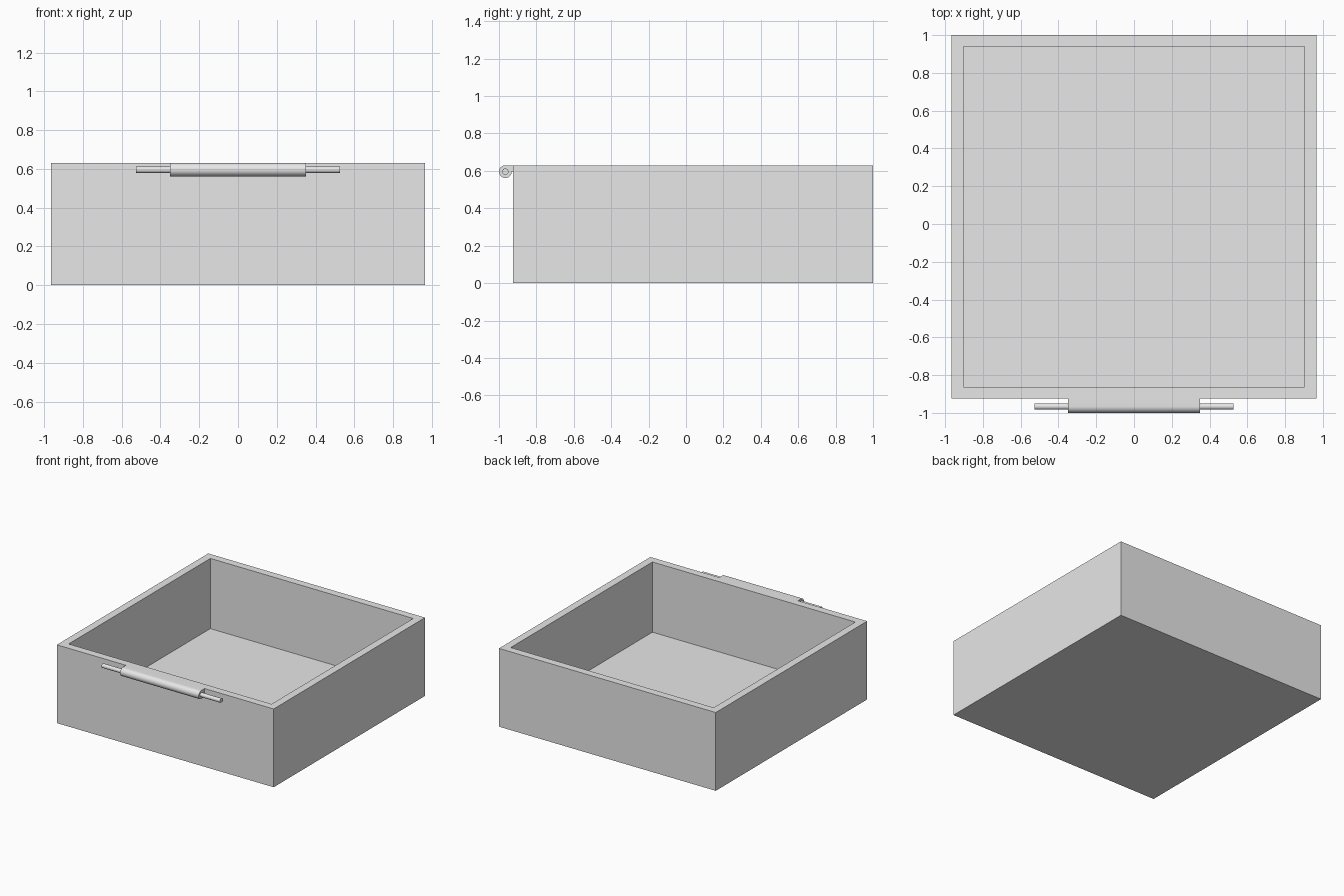
import bpy, bmesh, math

cube = bpy.data.objects.get("Cube")
if cube:
    bpy.data.objects.remove(cube, do_unlink=True)

grey = bpy.data.materials.new("plain grey")
grey.use_nodes = True
grey.diffuse_color = (0.8, 0.8, 0.8, 1)
grey.node_tree.nodes["Principled BSDF"].inputs["Base Color"].default_value = (0.8, 0.8, 0.8, 1)

HALF_X, FRONT, BACK, TOP = 0.965, -0.925, 1.0, 0.63
WALL, FLOOR = 0.087, 0.065
RADIUS, PIN_RADIUS = 0.034, 0.017
AXIS_Y, AXIS_Z = -1 + RADIUS, TOP - RADIUS


def add_object(name, bm):
    bmesh.ops.recalc_face_normals(bm, faces=bm.faces)
    mesh = bpy.data.meshes.new(name)
    bm.to_mesh(mesh)
    bm.free()
    mesh.materials.append(grey)
    obj = bpy.data.objects.new(name, mesh)
    bpy.context.collection.objects.link(obj)
    return obj


def extrude_along_x(name, profile, half_length):
    """Solid bar with a (y, z) cross-section, centred on x = 0."""
    bm = bmesh.new()
    face = bm.faces.new([bm.verts.new((-half_length, y, z)) for y, z in profile])
    grown = bmesh.ops.extrude_face_region(bm, geom=[face], use_keep_orig=True)
    verts = [g for g in grown["geom"] if isinstance(g, bmesh.types.BMVert)]
    bmesh.ops.translate(bm, verts=verts, vec=(2 * half_length, 0, 0))
    obj = add_object(name, bm)
    bpy.ops.object.select_all(action='DESELECT')
    obj.select_set(True)
    bpy.context.view_layer.objects.active = obj
    bpy.ops.object.shade_smooth_by_angle(angle=math.radians(30))
    return obj


def arc(radius, start, end, steps):
    angles = [math.radians(start + (end - start) * i / steps) for i in range(steps + 1)]
    return [(AXIS_Y + radius * math.cos(a), AXIS_Z + radius * math.sin(a)) for a in angles]


# Open tray: a block whose top is inset and sunk to the floor
bm = bmesh.new()
bmesh.ops.create_cube(bm, size=1)
bmesh.ops.scale(bm, verts=bm.verts, vec=(2 * HALF_X, BACK - FRONT, TOP))
bmesh.ops.translate(bm, verts=bm.verts, vec=(0, (BACK + FRONT) / 2, TOP / 2))
top = max(bm.faces, key=lambda f: f.calc_center_median().z)
bmesh.ops.inset_region(bm, faces=[top], thickness=WALL)
sunk = bmesh.ops.extrude_discrete_faces(bm, faces=[top])["faces"][0]
rim = [e for e in bm.edges if e.is_boundary and e not in sunk.edges[:]]
bmesh.ops.translate(bm, verts=sunk.verts, vec=(0, 0, FLOOR - TOP))
bmesh.ops.remove_doubles(bm, verts=bm.verts, dist=1e-5)
add_object("tray", bm)

# Hinge barrel: round below and in front, squared off to meet the tray rim
barrel = arc(RADIUS, 90, 360, 36) + [(FRONT, AXIS_Z), (FRONT, TOP)]
extrude_along_x("hinge_barrel", barrel, 0.35)

# Hinge pin running through the barrel
extrude_along_x("hinge_pin", arc(PIN_RADIUS, 0, 345, 23), 0.527)
